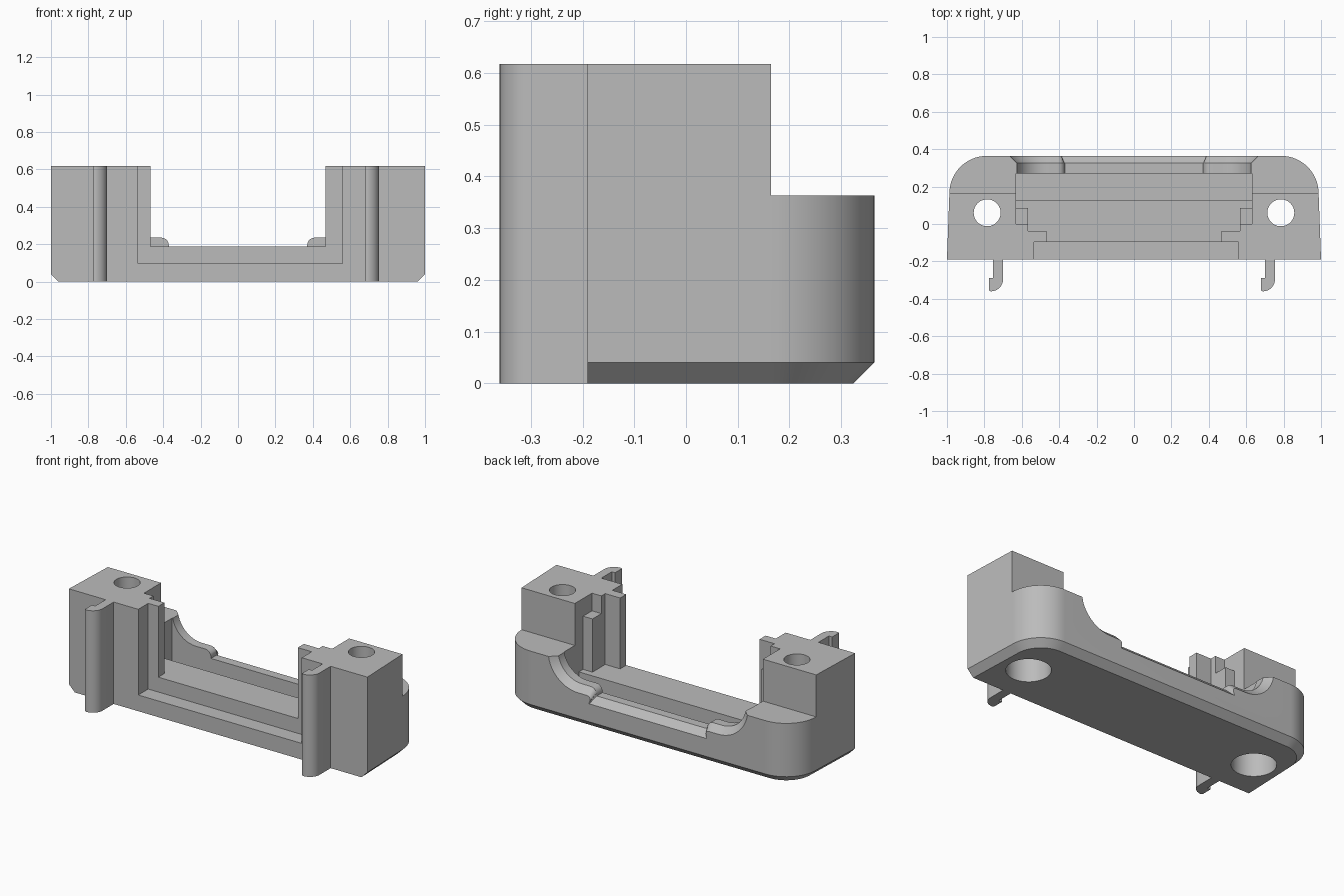
import bpy, bmesh, math

cube = bpy.data.objects.get("Cube")
if cube:
    bpy.data.objects.remove(cube, do_unlink=True)

grey = bpy.data.materials.new("plain grey")
grey.use_nodes = True
colour = (0.5, 0.5, 0.5, 1)
grey.diffuse_color = colour
grey.node_tree.nodes["Principled BSDF"].inputs["Base Color"].default_value = colour


def loft(name, rings):
    """Closed solid through rings of equal point count."""
    bm = bmesh.new()
    loops = [[bm.verts.new(p) for p in ring] for ring in rings]
    n = len(loops[0])
    for a, b in zip(loops, loops[1:]):
        for i in range(n):
            j = (i + 1) % n
            bm.faces.new((a[i], a[j], b[j], b[i]))
    bm.faces.new(loops[0])
    bm.faces.new(loops[-1])
    bmesh.ops.recalc_face_normals(bm, faces=bm.faces[:])
    mesh = bpy.data.meshes.new(name)
    bm.to_mesh(mesh)
    bm.free()
    mesh.materials.append(grey)
    obj = bpy.data.objects.new(name, mesh)
    bpy.context.collection.objects.link(obj)
    return obj


def prism(name, plan, z0, z1):
    return loft(name, [[(x, y, z) for x, y in plan] for z in (z0, z1)])


def box(name, x0, x1, y0, y1, z0, z1):
    return prism(name, [(x0, y0), (x1, y0), (x1, y1), (x0, y1)], z0, z1)


def arc(cx, cy, r, a0, a1, steps):
    angles = [math.radians(a0 + (a1 - a0) * i / steps) for i in range(steps + 1)]
    return [(cx + r * math.cos(a), cy + r * math.sin(a)) for a in angles]


def mirrored(half):
    """Right half followed by its mirror image, as one loop."""
    return half + [(-x, y) for x, y in reversed(half)]


def activate(obj):
    bpy.ops.object.select_all(action="DESELECT")
    obj.select_set(True)
    bpy.context.view_layer.objects.active = obj


def cut(obj, cutter):
    cutter.hide_render = True
    activate(obj)
    mod = obj.modifiers.new("cut", "BOOLEAN")
    mod.operation = "DIFFERENCE"
    mod.solver = "EXACT"
    mod.object = cutter
    bpy.ops.object.modifier_apply(modifier=mod.name)
    bpy.data.objects.remove(cutter, do_unlink=True)


def smooth(obj):
    activate(obj)
    bpy.ops.object.shade_smooth_by_angle(angle=math.radians(30))


# Body: rounded rear corners, slight side taper, chamfered bottom edge
def outline(z, inset):
    half = [(1 - inset, -0.19)] + arc(0.787, 0.164, 0.2 - inset, 0, 90, 20)
    return [(x, y, z) for x, y in mirrored(half)]


body = loft("bracket_body", [outline(0, 0.04), outline(0.04, 0), outline(0.617, 0)])

# Lowered rear ledge
cut(body, box("rear_ledge_cutter", -1.2, 1.2, 0.164, 0.6, 0.363, 0.9))

# Stepped central bay, with a small post left on each side
bay = [(0.467, -0.3), (0.467, -0.037), (0.567, -0.037), (0.567, 0.085),
       (0.63, 0.085), (0.63, 0.27)]
cut(body, prism("bay_cutter", mirrored(bay), 0.188, 0.9))
for s in (-1, 1):
    xs = sorted((s * 0.5, s * 0.63))
    cut(body, box("post_top_cutter", *xs, 0, 0.12, 0.51, 0.9))

# Deep slot and front rebate
cut(body, box("slot_cutter", -0.63, 0.63, 0.125, 0.27, 0.09, 0.9))
cut(body, box("rebate_cutter", -0.535, 0.56, -0.3, -0.095, 0.098, 0.9))


# Curved opening in the rear wall with a chamfered outer edge
def opening(y, grow):
    half = [(0.63 + grow, 0.7), (0.63 + grow, 0.40)]
    half += arc(0.47, 0.395, 0.16 + grow, 0, -90, 12)
    step = arc(0.41, 0.195, 0.04, 90, 180, 6)
    half += [(x + grow * 0.6 * (1 - (z - 0.195) / 0.04), z - grow) for x, z in step]
    half.append((0.37 + grow * 0.6, 0.188 - grow))
    return [(x, y, z) for x, z in mirrored(half)]


cut(body, loft("opening_cutter", [opening(0.26, 0), opening(0.325, 0),
                                  opening(0.365, 0.04), opening(0.45, 0.04)]))


# Vertical screw holes with wide recesses underneath
for s in (-1, 1):
    for r, z0, z1 in ((0.072, -0.1, 0.9), (0.122, -0.1, 0.3)):
        circle = arc(s * 0.785, 0.06, r, 0, 352.5, 47)
        cut(body, prism("hole_cutter", circle, z0, z1))
smooth(body)

# Hooked clips on the front, both hooks pointing the same way
for name, x in (("right_clip", -0.70), ("left_clip", 0.754)):
    plan = [(x, -0.185), (x - 0.054, -0.185), (x - 0.054, -0.29), (x - 0.076, -0.29),
            (x - 0.076, -0.355), (x - 0.065, -0.36)]
    plan += arc(x - 0.065, -0.295, 0.065, -80, 0, 10)
    smooth(prism(name, plan, 0, 0.617))
